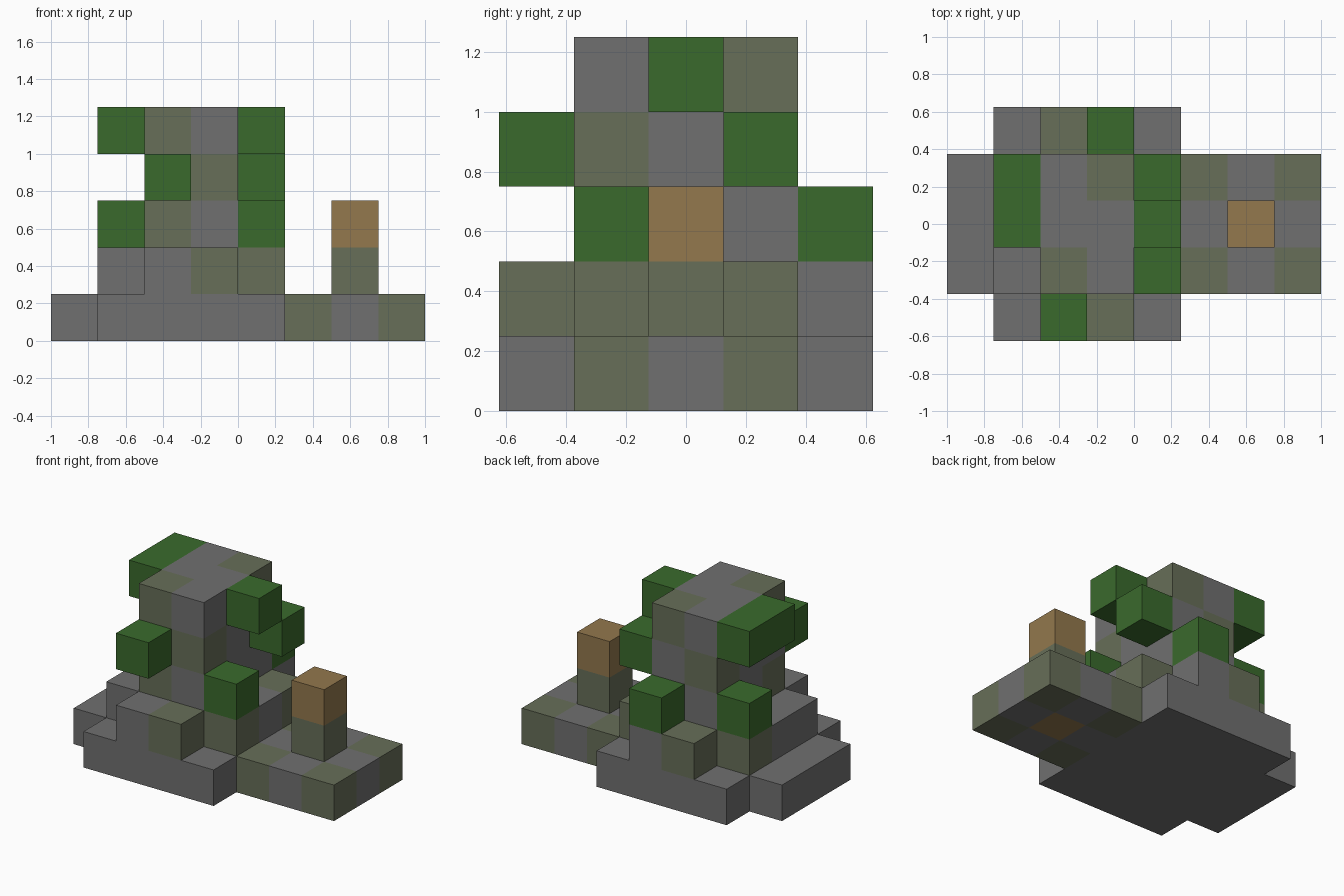
import bpy
import bmesh
from mathutils import Vector

old = bpy.data.objects.get("Cube")
if old:
    bpy.data.objects.remove(old, do_unlink=True)

CELL = 0.25
ORIGIN = Vector((-1.0, -0.625, 0.0))


def srgb(hex_code):
    values = [int(hex_code[i:i + 2], 16) / 255 for i in (0, 2, 4)]
    return [v / 12.92 if v <= 0.04045 else ((v + 0.055) / 1.055) ** 2.4 for v in values] + [1]


def material(name, hex_code):
    mat = bpy.data.materials.new(name)
    mat.use_nodes = True
    mat.diffuse_color = srgb(hex_code)
    bsdf = mat.node_tree.nodes["Principled BSDF"]
    bsdf.inputs["Base Color"].default_value = srgb(hex_code)
    bsdf.inputs["Roughness"].default_value = 0.9
    return mat


MATS = {
    "s": material("stone grey", "707070"),
    "m": material("mossy stone", "676E58"),
    "g": material("leaf green", "3A6A2C"),
    "t": material("tan wood", "93784D"),
}

# Each part is a list of floors (bottom floor, floors); a floor lists rows from
# back to front, each row running from -x to +x, with "." for an empty cell.
PARTS = {
    "stone_base": (0, [[".ssss...",
                        "sssssmsm",
                        "ssssssts",
                        "sssssmsm",
                        ".ssss..."]]),
    "stepped_plinth": (1, [["..ms....",
                            ".mssm...",
                            ".ssss...",
                            ".sssm...",
                            "..sm...."]]),
    "stone_tower": (2, [["........", "..ss....", "..ss....", "..ms....", "........"],
                        ["........", "..ms....", "..ss....", "..sm....", "........"],
                        ["........", "..sm....", "..ss....", "..ms....", "........"]]),
    "leaf_blocks": (2, [["...g....", ".g......", "........", "....g...", "........"],
                        ["........", "....g...", "........", "........", "..g....."],
                        ["........", ".g......", ".g..g...", "........", "........"]]),
    "post_foot": (1, [["........", "........", "......m.", "........", "........"]]),
    "post_top": (2, [["........", "........", "......t.", "........", "........"]]),
}


def cells_of(part):
    start, floors = part
    return {(x, len(rows) - 1 - r, start + f): mark
            for f, rows in enumerate(floors)
            for r, row in enumerate(rows)
            for x, mark in enumerate(row) if mark != "."}


cells = {name: cells_of(part) for name, part in PARTS.items()}
filled = set().union(*cells.values())


def add_cell(bm, cell, slot):
    """Add the faces of one block that do not touch another block."""
    base = Vector(cell)
    for axis in range(3):
        u, v, w = (Vector([float(k == (axis + step) % 3) for k in range(3)]) for step in (1, 2, 0))
        for side in (0, 1):
            neighbour = list(cell)
            neighbour[axis] += 2 * side - 1
            if tuple(neighbour) in filled:
                continue
            a = base + w * side
            corners = [a, a + u, a + u + v, a + v]
            if not side:
                corners.reverse()
            face = bm.faces.new([bm.verts.new(ORIGIN + c * CELL) for c in corners])
            face.material_index = slot


for name, blocks in cells.items():
    mesh = bpy.data.meshes.new(name)
    marks = sorted(set(blocks.values()))
    for mark in marks:
        mesh.materials.append(MATS[mark])
    bm = bmesh.new()
    for cell, mark in blocks.items():
        add_cell(bm, cell, marks.index(mark))
    bmesh.ops.remove_doubles(bm, verts=bm.verts, dist=0.001)
    bm.to_mesh(mesh)
    bm.free()
    bpy.context.collection.objects.link(bpy.data.objects.new(name, mesh))
